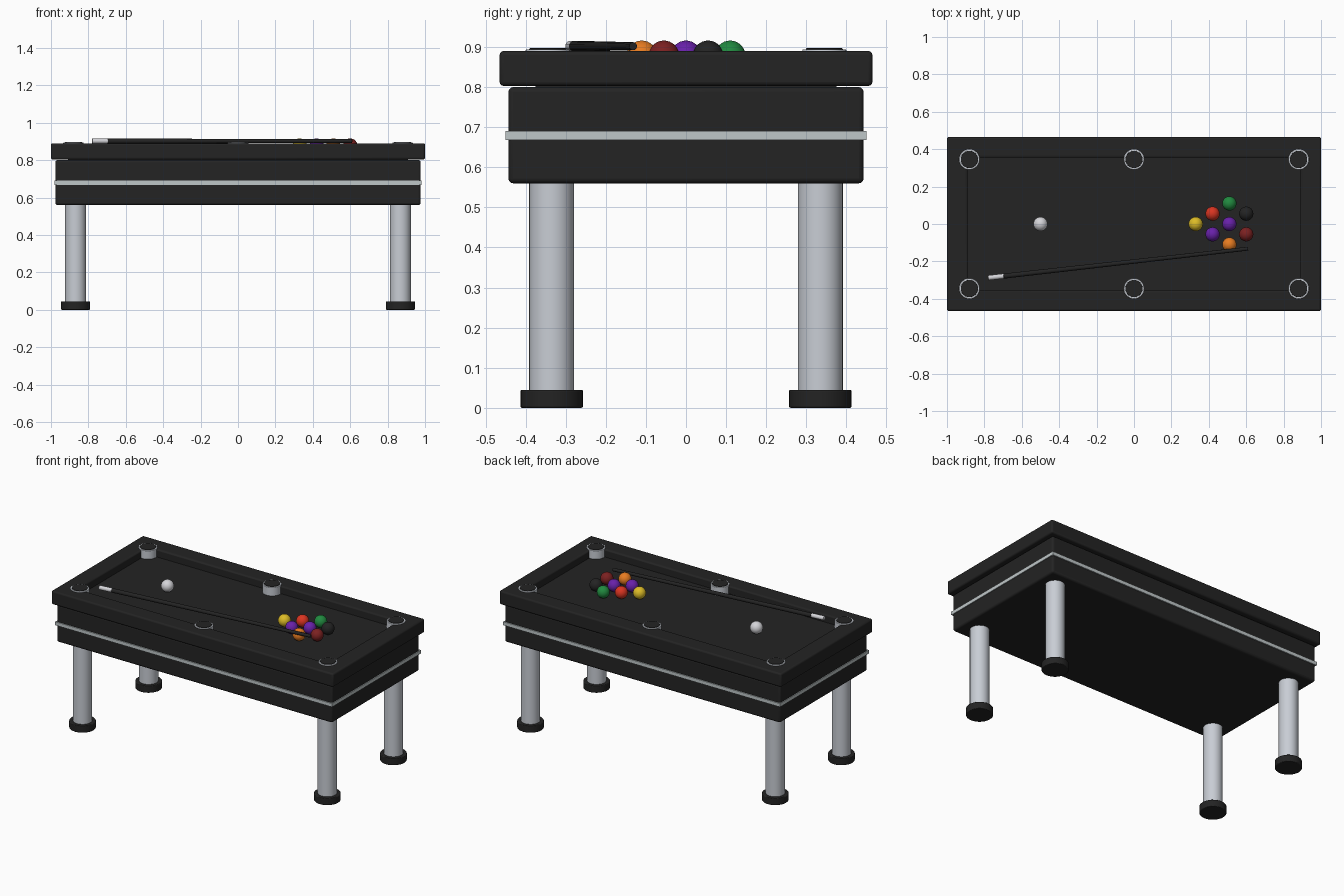
import bpy, bmesh, math
from mathutils import Vector

if "Cube" in bpy.data.objects:
    bpy.data.objects.remove(bpy.data.objects["Cube"], do_unlink=True)


def material(name, r, g, b):
    m = bpy.data.materials.new(name)
    m.use_nodes = True
    m.diffuse_color = (r, g, b, 1)
    m.node_tree.nodes["Principled BSDF"].inputs["Base Color"].default_value = (r, g, b, 1)
    return m


black = material("black", 0.017, 0.017, 0.017)
silver = material("silver", 0.58, 0.61, 0.66)
trim_grey = material("trim grey", 0.52, 0.57, 0.58)
white = material("white", 0.66, 0.66, 0.69)
yellow = material("yellow", 0.72, 0.5, 0.02)
red = material("red", 0.7, 0.035, 0.015)
purple = material("purple", 0.14, 0.015, 0.4)
green = material("green", 0.015, 0.25, 0.05)
orange = material("orange", 0.8, 0.2, 0.015)
maroon = material("maroon", 0.2, 0.015, 0.015)


def finish(ob, name, mat, bevel=0.0, smooth=True):
    ob.name = name
    ob.data.materials.append(mat)
    if bevel:
        mod = ob.modifiers.new("Bevel", "BEVEL")
        mod.width, mod.segments = bevel, 3
    if smooth:
        bpy.ops.object.select_all(action="DESELECT")
        ob.select_set(True)
        bpy.context.view_layer.objects.active = ob
        bpy.ops.object.shade_smooth_by_angle(angle=math.radians(35))
    return ob


def box(name, mat, hx, hy, z0, z1, bevel=0.0):
    bpy.ops.mesh.primitive_cube_add(size=2, location=(0, 0, (z0 + z1) / 2))
    ob = bpy.context.object
    for v in ob.data.vertices:
        v.co = (v.co.x * hx, v.co.y * hy, v.co.z * (z1 - z0) / 2)
    return finish(ob, name, mat, bevel)


def rod(name, mat, start, end, r0, r1, bevel=0.0, sides=32):
    a, b = Vector(start), Vector(end)
    bpy.ops.mesh.primitive_cone_add(vertices=sides, radius1=r0, radius2=r1,
                                    depth=(b - a).length, location=(a + b) / 2)
    ob = bpy.context.object
    ob.rotation_euler = (b - a).to_track_quat("Z", "Y").to_euler()
    return finish(ob, name, mat, bevel)


def post(name, mat, x, y, z0, z1, r, bevel=0.0):
    return rod(name, mat, (x, y, z0), (x, y, z1), r, r, bevel)


def frame(name, mat, profile, bevel):
    """Rectangular frame: a closed profile of (half x, half y, z) swept round."""
    bm = bmesh.new()
    rings = [[bm.verts.new((sx * hx, sy * hy, z))
              for sx, sy in ((1, 1), (-1, 1), (-1, -1), (1, -1))] for hx, hy, z in profile]
    for i, ring in enumerate(rings):
        nxt = rings[(i + 1) % len(rings)]
        for j in range(4):
            k = (j + 1) % 4
            bm.faces.new((ring[j], ring[k], nxt[k], nxt[j]))
    bmesh.ops.recalc_face_normals(bm, faces=bm.faces)
    mesh = bpy.data.meshes.new(name)
    bm.to_mesh(mesh)
    bm.free()
    ob = bpy.data.objects.new(name, mesh)
    bpy.context.collection.objects.link(ob)
    return finish(ob, name, mat, bevel)


# Cabinet, trim band, playing bed and top rails
box("cabinet", black, 0.977, 0.443, 0.56, 0.80, 0.012)
box("trim_band", trim_grey, 0.982, 0.45, 0.668, 0.69)
box("bed", black, 0.91, 0.375, 0.79, 0.84)
frame("top_rails", black,
      [(1, 0.465, 0.803), (1, 0.465, 0.89), (0.89, 0.355, 0.89), (0.89, 0.355, 0.803)], 0.01)

# Legs with feet
for sx, side in ((1, "left"), (-1, "right")):
    for sy, end in ((-1, "front"), (1, "back")):
        x, y = sx * 0.868, sy * 0.335
        post(f"leg_{end}_{side}", silver, x, y, 0.01, 0.57, 0.056)
        post(f"foot_{end}_{side}", black, x, y, 0, 0.045, 0.078, 0.004)

# Pocket collars with dark mouths
for px, side in ((-0.88, "right"), (0, "middle"), (0.88, "left")):
    for sy, end in ((-1, "front"), (1, "back")):
        post(f"pocket_collar_{end}_{side}", silver, px, sy * 0.345, 0.835, 0.894, 0.055, 0.003)
        post(f"pocket_mouth_{end}_{side}", black, px, sy * 0.345, 0.85, 0.897, 0.046, 0.002)

# Balls: cue ball, then the racked rows
ROW, GAP = 0.09, 0.055
balls = [("cue", white, -0.5, 0), ("yellow", yellow, 0.33, 0)]
rack = [("red", red, 1, 1), ("purple", purple, 1, -1), ("green", green, 2, 2),
        ("second_purple", purple, 2, 0), ("orange", orange, 2, -2),
        ("black", black, 3, 1), ("maroon", maroon, 3, -1)]
balls += [(n, m, 0.33 + row * ROW, col * GAP) for n, m, row, col in rack]
for n, m, x, y in balls:
    bpy.ops.mesh.primitive_uv_sphere_add(segments=32, ring_count=16, radius=0.038,
                                         location=(x, y, 0.878))
    finish(bpy.context.object, n + "_ball", m)

# Cue stick with a pale butt
butt, tip = Vector((-0.78, -0.288, 0.902)), Vector((0.61, -0.132, 0.902))
joint = butt.lerp(tip, 0.06)
rod("cue_butt", white, butt, joint, 0.0135, 0.0135, 0.002, 16)
rod("cue_shaft", black, joint, tip, 0.0135, 0.010, 0.001, 16)
